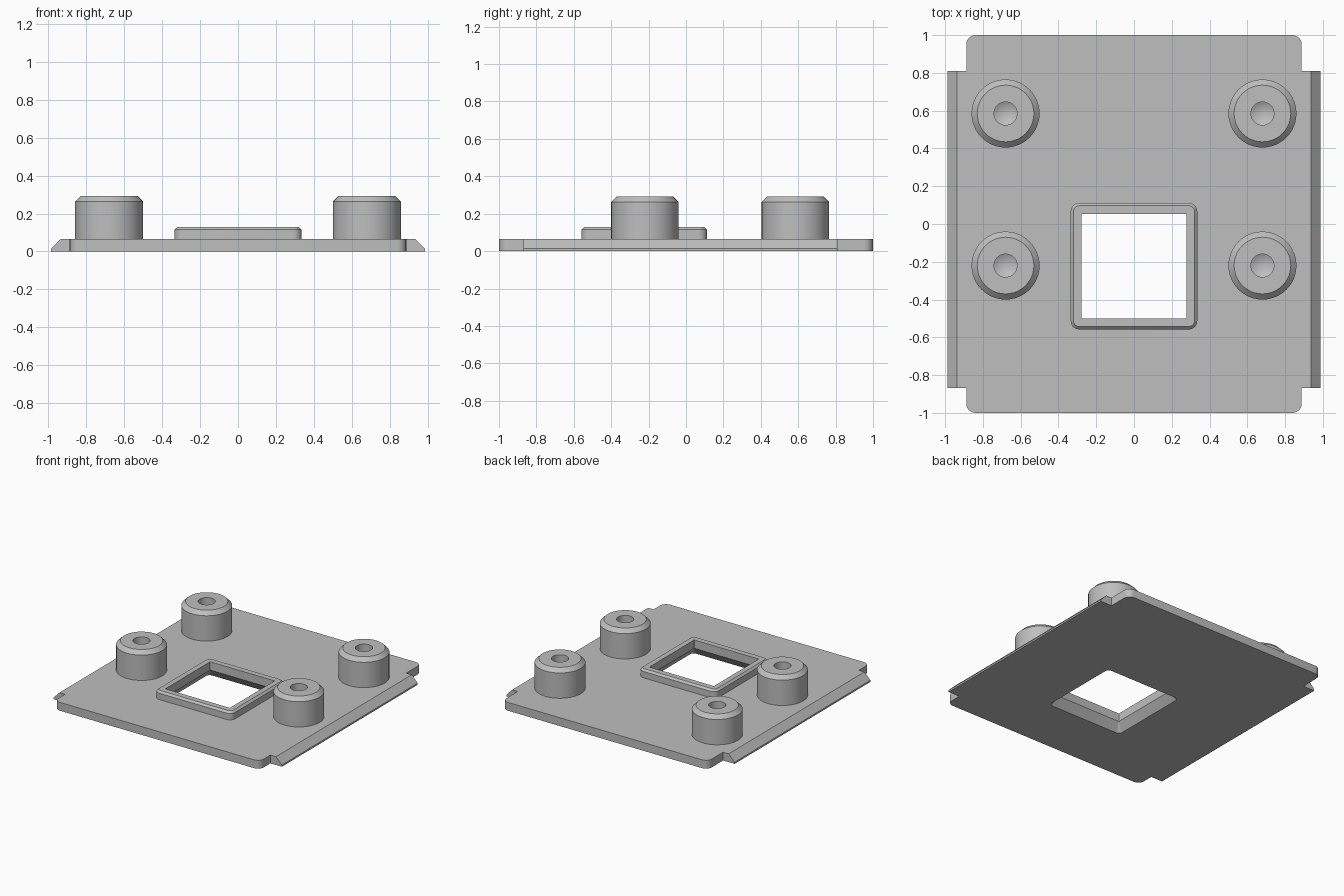
import bpy, bmesh, math

if "Cube" in bpy.data.objects:
    bpy.data.objects.remove(bpy.data.objects["Cube"])

grey = bpy.data.materials.new("plain grey")
grey.diffuse_color = (0.52, 0.52, 0.52, 1)
grey.use_nodes = True
grey.node_tree.nodes["Principled BSDF"].inputs["Base Color"].default_value = grey.diffuse_color


def finish(name, bm):
    """Turn a bmesh into a named, edge-aware smooth object."""
    bmesh.ops.recalc_face_normals(bm, faces=bm.faces)
    mesh = bpy.data.meshes.new(name)
    bm.to_mesh(mesh)
    bm.free()
    mesh.materials.append(grey)
    obj = bpy.data.objects.new(name, mesh)
    bpy.context.collection.objects.link(obj)
    bpy.ops.object.select_all(action='DESELECT')
    obj.select_set(True)
    bpy.context.view_layer.objects.active = obj
    bpy.ops.object.shade_smooth_by_angle(angle=math.radians(28))
    return obj


def rounded_rect(hx, hy, cy, r, z, steps=6):
    """Points of a rounded rectangle, counter-clockwise."""
    pts = []
    for q, (sx, sy) in enumerate([(1, 1), (-1, 1), (-1, -1), (1, -1)]):
        for i in range(steps + 1):
            a = math.pi / 2 * (q + i / steps)
            pts.append((sx * (hx - r) + r * math.cos(a),
                        cy + sy * (hy - r) + r * math.sin(a), z))
    return pts


def loft(bm, rings, closed=False):
    """Join rings of equal length with quads."""
    rings = [[bm.verts.new(p) for p in ring] for ring in rings]
    n = len(rings[0])
    pairs = list(zip(rings, rings[1:])) + ([(rings[-1], rings[0])] if closed else [])
    for a, b in pairs:
        for i in range(n):
            j = (i + 1) % n
            bm.faces.new((a[i], a[j], b[j], b[i]))
    return rings


# Plate with raised window collar and an opening flared at the underside
T = 0.065
WY = -0.223
bm = bmesh.new()
loft(bm, [
    rounded_rect(0.888, 1.0, 0, 0.05, 0),
    rounded_rect(0.888, 1.0, 0, 0.05, T),
    rounded_rect(0.335, 0.335, WY, 0.045, T),
    rounded_rect(0.335, 0.335, WY, 0.045, 0.115),
    rounded_rect(0.32, 0.32, WY, 0.03, 0.13),
    rounded_rect(0.279, 0.277, WY, 0.002, 0.13),
    rounded_rect(0.279, 0.277, WY, 0.002, T),
    rounded_rect(0.325, 0.325, WY, 0.03, 0),
], closed=True)
finish("plate_with_window", bm)

# Bevelled side rails
for side, label in ((-1, "left"), (1, "right")):
    bm = bmesh.new()
    profile = [(0.888, 0), (0.987, 0), (0.987, 0.013), (0.936, T), (0.888, T)]
    ends = [[bm.verts.new((side * x, y, z)) for x, z in profile]
            for y in (-0.868, 0.81)]
    for i in range(4):
        bm.faces.new((ends[0][i], ends[0][i + 1], ends[1][i + 1], ends[1][i]))
    for end in ends:
        bm.faces.new(end)
    finish(label + "_rail", bm)

# Chamfered bosses with drilled blind holes
SEG = 48
boss_profile = [(0.18, T), (0.18, 0.263), (0.15, 0.293), (0.061, 0.293), (0.061, 0.1)]
for x in (-0.68, 0.68):
    for y, row in ((-0.22, "front"), (0.585, "back")):
        bm = bmesh.new()
        rings = loft(bm, [[(x + r * math.cos(2 * math.pi * i / SEG),
                            y + r * math.sin(2 * math.pi * i / SEG), z)
                           for i in range(SEG)] for r, z in boss_profile])
        tip = bm.verts.new((x, y, 0.067))
        for i in range(SEG):
            bm.faces.new((rings[-1][i], rings[-1][(i + 1) % SEG], tip))
        # The boss is open below, so orient its normals by a temporary cap
        cap = bm.faces.new(rings[0])
        bmesh.ops.recalc_face_normals(bm, faces=bm.faces)
        bmesh.ops.delete(bm, geom=[cap], context='FACES_ONLY')
        finish(row + ("_left" if x < 0 else "_right") + "_boss", bm)
